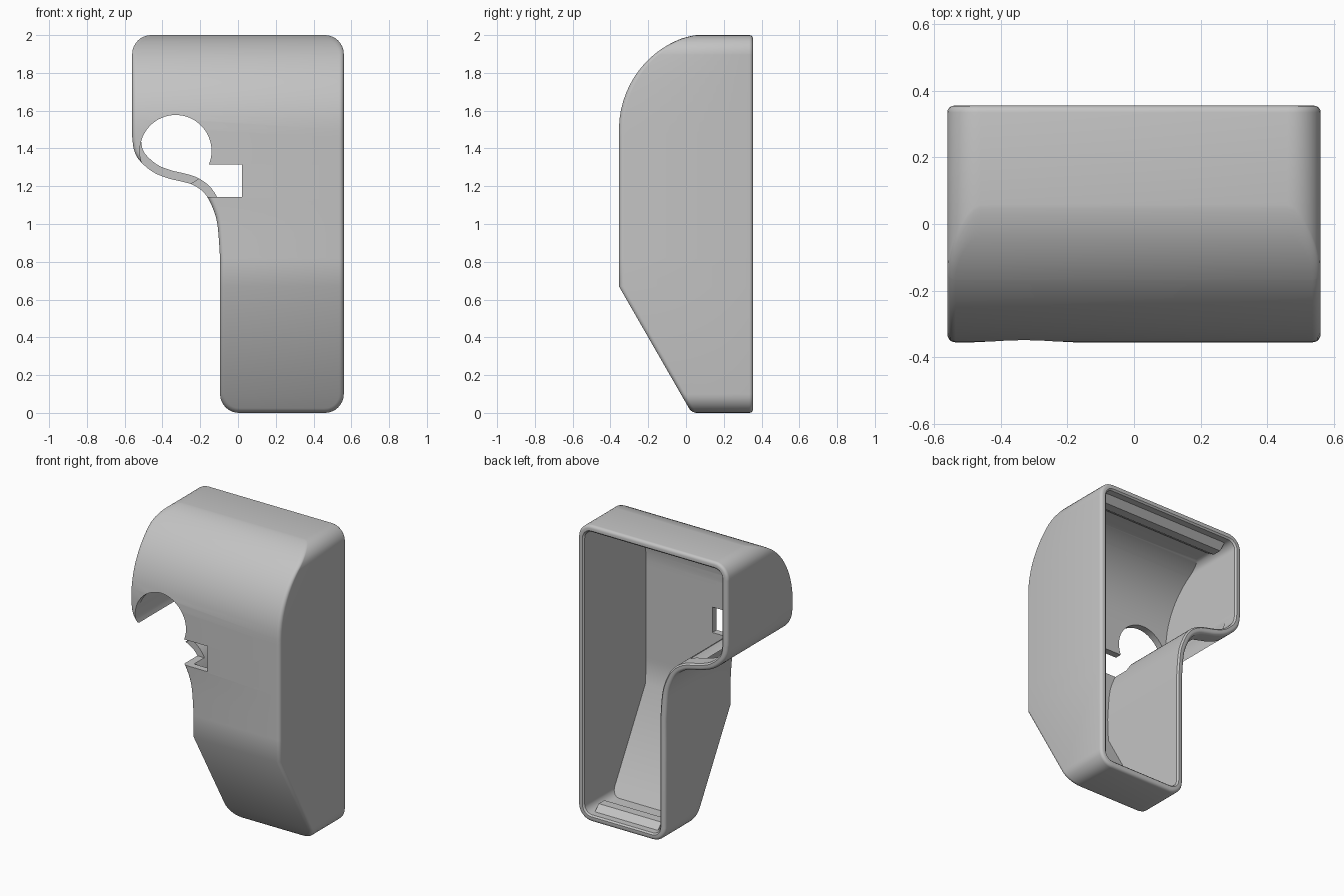
import bpy, bmesh
from math import sin, cos, pi, sqrt
from mathutils import Vector

cube = bpy.data.objects.get("Cube")
if cube:
    bpy.data.objects.remove(cube, do_unlink=True)

mat = bpy.data.materials.new("plain grey")
mat.use_nodes = True
grey = (0.55, 0.55, 0.55, 1)
mat.diffuse_color = grey
mat.node_tree.nodes["Principled BSDF"].inputs["Base Color"].default_value = grey

WALL, CORNER, EDGE, BACK = 0.045, 0.1, 0.025, 0.355
ARC_Y, ARC_Z, ARC_R = 0.161, 1.5, 0.516


def make_object(name, bm):
    bmesh.ops.recalc_face_normals(bm, faces=bm.faces)
    mesh = bpy.data.meshes.new(name)
    bm.to_mesh(mesh)
    bm.free()
    mesh.materials.append(mat)
    ob = bpy.data.objects.new(name, mesh)
    bpy.context.collection.objects.link(ob)
    return ob


def smooth_path(pts, steps=5):
    """Catmull-Rom curve through the points."""
    p = [Vector(q) for q in pts]
    p = [p[0]] + p + [p[-1]]
    out = []
    for a, b, c, d in zip(p, p[1:], p[2:], p[3:]):
        for k in range(steps):
            t = k / steps
            out.append(0.5 * (2 * b + (c - a) * t + (2 * a - 5 * b + 4 * c - d) * t * t
                              + (3 * b - a - 3 * c + d) * t ** 3))
    return out + [p[-1]]


# S-shaped left edge between the narrow grip and the wide head (x, z)
s_curve = smooth_path([(-0.095, 0.82), (-0.108, 0.99), (-0.132, 1.08), (-0.175, 1.16),
                       (-0.235, 1.205), (-0.30, 1.225), (-0.37, 1.242), (-0.45, 1.275),
                       (-0.52, 1.335), (-0.55, 1.39), (-0.56, 1.46)])


def corner_inset(z):
    d = CORNER - min(z, 2 - z)
    return CORNER - sqrt(max(0, CORNER ** 2 - d * d)) if d > 0 else 0


def left_x(z):
    x = s_curve[0].x if z < 1 else s_curve[-1].x
    for a, b in zip(s_curve, s_curve[1:]):
        if a.y <= z <= b.y:
            x = a.x + (b.x - a.x) * (z - a.y) / max(b.y - a.y, 1e-6)
            break
    return x + corner_inset(z)


def front_y(z, t=0):
    """Side profile of the front: slope, upright, arc; t is the offset inward."""
    if z > ARC_Z:
        return ARC_Y - sqrt(max(0, (ARC_R - t) ** 2 - (z - ARC_Z) ** 2))
    return max(0.03 - 0.575 * z + 1.15 * t, ARC_Y - ARC_R + t)


# Rows of the outline, from bottom to top
rows = {0.67, 1.9, 0.1, 2.0, 0.0}
rows |= {round(p.y, 3) for p in s_curve}
rows |= {round(ARC_Z + 0.4 * sin(k * pi / 24), 3) for k in range(12)}
for k in range(9):
    h = CORNER * (1 - cos(k * pi / 16))
    rows |= {round(h, 3), round(2 - h, 3)}
rows = sorted(rows)
outline = [Vector((0.56 - corner_inset(z), z)) for z in rows]
outline += [Vector((left_x(z), z)) for z in reversed(rows)]
n = len(outline)


def inset(t):
    pts = []
    for i, p in enumerate(outline):
        d = (p - outline[i - 1]).normalized() + (outline[(i + 1) % n] - p).normalized()
        d.normalize()
        pts.append(p + Vector((-d.y, d.x)) * t)
    return pts


# Shell: rings run over the outside, round the back rim and down the inside
bm = bmesh.new()
rings = []


def add_ring(t, depth):
    rings.append([bm.verts.new((p.x, depth(p.y), p.y)) for p in inset(t)])


for k in range(6):
    a = k * pi / 10
    add_ring(EDGE * (1 - sin(a)), lambda z: front_y(z) + EDGE * (1 - cos(a)))
for k in range(5):
    a = k * pi / 8
    add_ring(0.02 * (1 - cos(a)), lambda z: BACK - 0.02 * (1 - sin(a)))
add_ring(WALL - 0.01, lambda z: BACK)
add_ring(WALL, lambda z: BACK - 0.01)
add_ring(WALL, lambda z: front_y(z, WALL))
for r, s in zip(rings, rings[1:]):
    for i in range(n):
        j = (i + 1) % n
        bm.faces.new((r[i], r[j], s[j], s[i]))
for r in (rings[0], rings[-1]):
    for i in range(n // 2 - 1):
        bm.faces.new((r[i], r[i + 1], r[n - 2 - i], r[n - 1 - i]))
shell = make_object("shell", bm)


def cut(bm):
    cutter = make_object("cutter", bm)
    cutter.hide_render = True
    mod = shell.modifiers.new("cut", "BOOLEAN")
    mod.operation, mod.solver, mod.object = "DIFFERENCE", "EXACT", cutter
    bpy.context.view_layer.objects.active = shell
    bpy.ops.object.modifier_apply(modifier=mod.name)
    bpy.data.objects.remove(cutter, do_unlink=True)


def prism(points, axis, length):
    """Closed polygon of 3D points swept along an axis."""
    bm = bmesh.new()
    face = bm.faces.new([bm.verts.new(p) for p in points])
    out = bmesh.ops.extrude_face_region(bm, geom=[face])
    bmesh.ops.translate(bm, vec=Vector(axis) * length,
                        verts=[v for v in out["geom"] if isinstance(v, bmesh.types.BMVert)])
    return bm


# Round opening that leaves only the back rim, and the shallow slot beside it
cut(prism([(-0.33 + 0.19 * cos(k * pi / 32), -0.6, 1.387 + 0.19 * sin(k * pi / 32))
           for k in range(64)], (0, 1, 0), 0.85))
cut(prism([(-0.3, -0.6, 1.143), (0.02, -0.6, 1.143), (0.02, -0.6, 1.315), (-0.3, -0.6, 1.315)],
          (0, 1, 0), 0.4))

bpy.ops.object.select_all(action="DESELECT")
shell.select_set(True)
bpy.context.view_layer.objects.active = shell
bpy.ops.object.shade_smooth_by_angle(angle=pi / 6)

# Snap ridges inside the top and bottom of the opening
for name, x0, base, up in (("bottom_ridge", 0.0, 0.035, 1), ("top_ridge", -0.47, 1.965, -1)):
    profile = ((0.31, 0), (0.26, 0.05), (0.2, 0.05), (0.12, 0))
    make_object(name, prism([(x0, y, base + up * h) for y, h in profile],
                            (1, 0, 0), 0.47 - x0))
